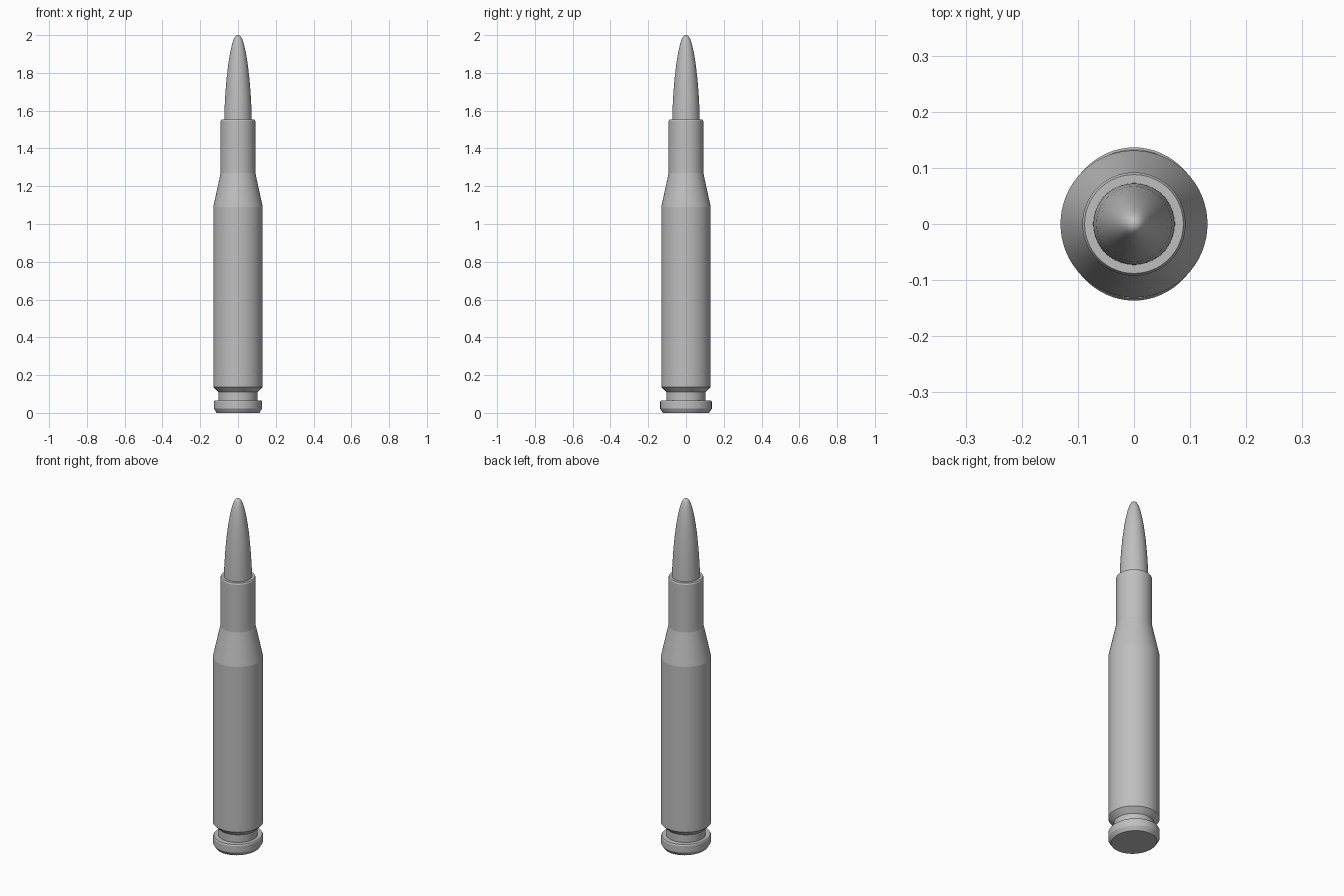
import bpy
import bmesh
import math

cube = bpy.data.objects.get("Cube")
if cube:
    bpy.data.objects.remove(cube, do_unlink=True)

SIDES = 64

metal = bpy.data.materials.new("plain_grey_metal")
metal.use_nodes = True
grey = (0.52, 0.52, 0.52, 1)
metal.diffuse_color = grey
metal.node_tree.nodes["Principled BSDF"].inputs["Base Color"].default_value = grey


def lathe(name, profile, stretch=(1, 1), angle=20):
    """Turn a (radius, height) profile around z and cap both ends."""
    bm = bmesh.new()
    rings = []
    for r, z in profile:
        rings.append([
            bm.verts.new((r * stretch[0] * math.cos(math.tau * i / SIDES),
                          r * stretch[1] * math.sin(math.tau * i / SIDES), z))
            for i in range(SIDES)])
    for low, high in zip(rings, rings[1:]):
        for i in range(SIDES):
            j = (i + 1) % SIDES
            bm.faces.new((low[i], low[j], high[j], high[i]))
    bm.faces.new(reversed(rings[0]))
    bm.faces.new(rings[-1])
    mesh = bpy.data.meshes.new(name)
    bm.to_mesh(mesh)
    bm.free()
    mesh.materials.append(metal)
    obj = bpy.data.objects.new(name, mesh)
    bpy.context.collection.objects.link(obj)
    bpy.ops.object.select_all(action="DESELECT")
    obj.select_set(True)
    bpy.context.view_layer.objects.active = obj
    bpy.ops.object.shade_smooth_by_angle(angle=math.radians(angle))
    return obj


# Base rim, slightly oval
lathe("base_rim", [(0.117, 0), (0.131, 0.022), (0.131, 0.06), (0.127, 0.066)],
      stretch=(0.968, 1.042))

# Case: groove, body, shoulder and neck
lathe("case", [(0.103, 0.06), (0.103, 0.11), (0.131, 0.138), (0.131, 1.09),
               (0.092, 1.27), (0.092, 1.545), (0.088, 1.553)], angle=8)

# Pointed tip with a curved taper and a tiny flat end
lathe("tip", [(0.073, 1.54), (0.072, 1.6), (0.067, 1.69), (0.060, 1.775),
              (0.051, 1.85), (0.041, 1.91), (0.031, 1.953), (0.022, 1.98),
              (0.014, 1.994), (0.006, 2.0)], angle=40)
